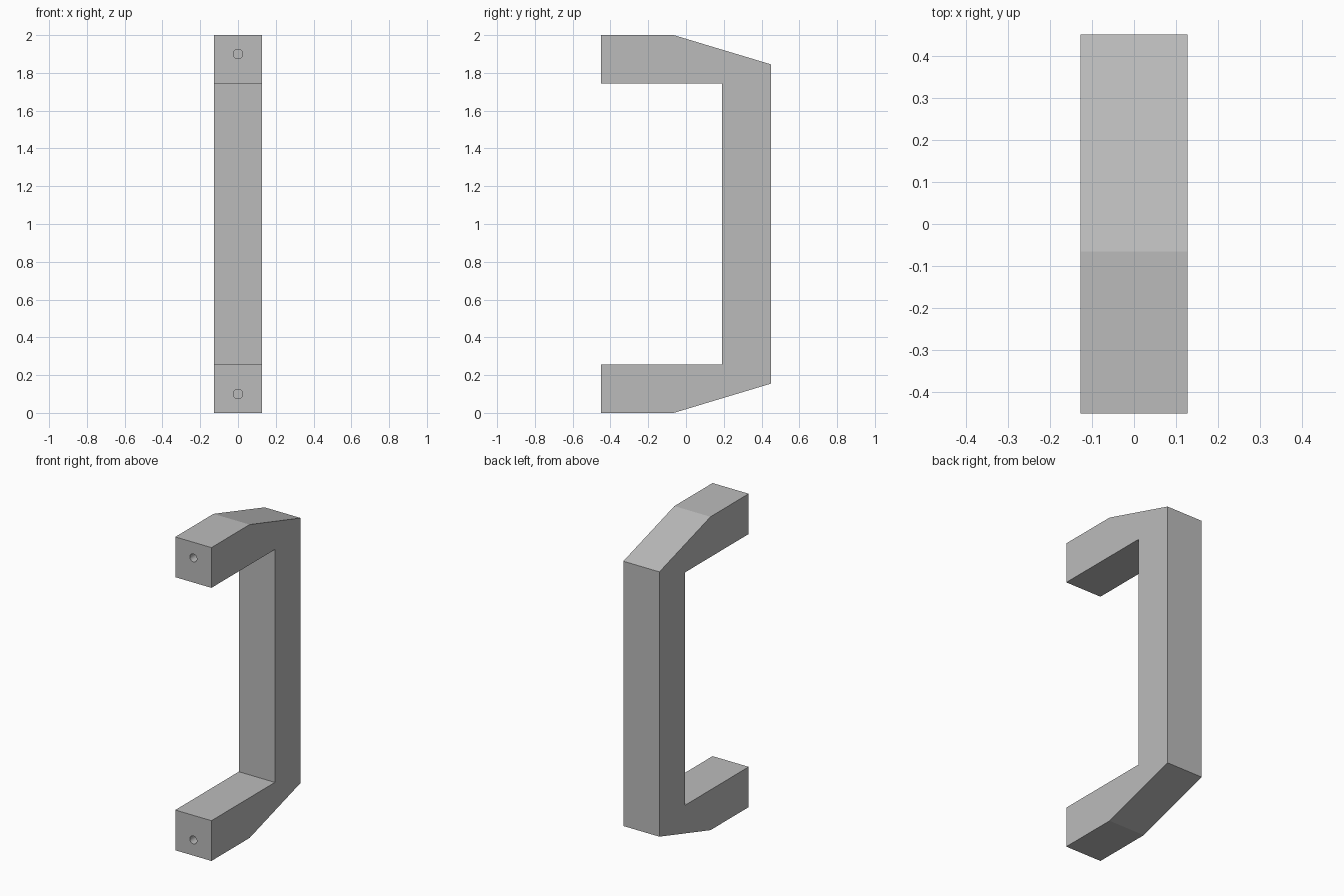
import bpy
import bmesh
from mathutils import Matrix, Vector
from math import radians

cube = bpy.data.objects.get("Cube")
if cube:
    bpy.data.objects.remove(cube, do_unlink=True)

WIDTH = 0.255
HOLE_RADIUS = 0.025
HOLE_DEPTH = 0.4
FRONT, BACK = -0.45, 0.45

# Plain grey metal
grey = bpy.data.materials.new("grey metal")
grey.use_nodes = True
colour = (0.5, 0.5, 0.5, 1)
grey.diffuse_color = colour
grey.node_tree.nodes["Principled BSDF"].inputs["Base Color"].default_value = colour


def make_object(name, bm):
    bmesh.ops.recalc_face_normals(bm, faces=bm.faces)
    mesh = bpy.data.meshes.new(name)
    bm.to_mesh(mesh)
    bm.free()
    mesh.materials.append(grey)
    obj = bpy.data.objects.new(name, mesh)
    bpy.context.collection.objects.link(obj)
    return obj


# Handle: side profile of grip and two chamfered arms, extruded across x
lower = [(0.19, 0.257), (FRONT, 0.257), (FRONT, 0), (-0.065, 0), (BACK, 0.155)]
profile = lower + [(y, 2 - z) for y, z in reversed(lower)]
bm = bmesh.new()
side = bm.faces.new([bm.verts.new((-WIDTH / 2, y, z)) for y, z in profile])
extruded = bmesh.ops.extrude_face_region(bm, geom=[side])["geom"]
bmesh.ops.translate(bm, vec=Vector((WIDTH, 0, 0)),
                    verts=[v for v in extruded if isinstance(v, bmesh.types.BMVert)])
handle = make_object("pull_handle", bm)

# Blind screw holes in the mounting ends
bm = bmesh.new()
for z in (0.1, 1.9):
    bmesh.ops.create_cone(
        bm, cap_ends=True, segments=32, radius1=HOLE_RADIUS, radius2=HOLE_RADIUS,
        depth=2 * HOLE_DEPTH,
        matrix=Matrix.Translation((0, FRONT, z)) @ Matrix.Rotation(radians(90), 4, "X"))
cutter = make_object("screw_hole_cutter", bm)
cutter.hide_render = True

cut = handle.modifiers.new("screw holes", "BOOLEAN")
cut.operation = "DIFFERENCE"
cut.solver = "EXACT"
cut.object = cutter
bpy.ops.object.select_all(action="DESELECT")
handle.select_set(True)
bpy.context.view_layer.objects.active = handle
bpy.ops.object.modifier_apply(modifier=cut.name)
bpy.data.objects.remove(cutter, do_unlink=True)

# Round hole walls, crisp handle edges
bpy.ops.object.shade_smooth_by_angle(angle=radians(15))
